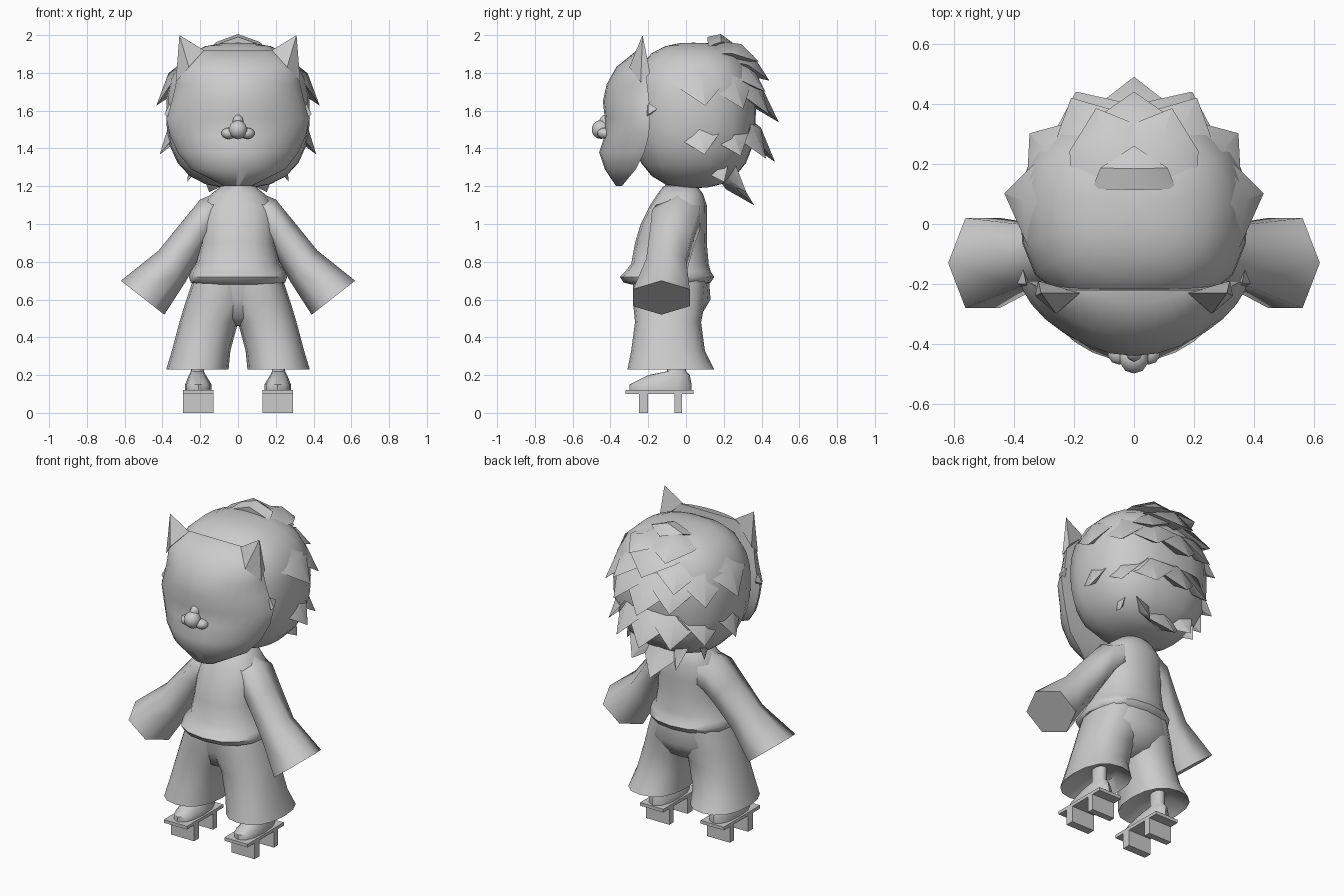
import bpy, bmesh, math
from mathutils import Vector

cube = bpy.data.objects.get("Cube")
if cube:
    bpy.data.objects.remove(cube)

grey = bpy.data.materials.new("plain grey")
grey.use_nodes = True
tone = (.6, .6, .6, 1)
grey.diffuse_color = tone
grey.node_tree.nodes["Principled BSDF"].inputs["Base Color"].default_value = tone


def finish(name, bm, mirror=False, angle=50):
    """Turn a bmesh into a shaded object, mirrored in x if wanted."""
    bmesh.ops.recalc_face_normals(bm, faces=bm.faces)
    mesh = bpy.data.meshes.new(name)
    bm.to_mesh(mesh)
    bm.free()
    mesh.materials.append(grey)
    ob = bpy.data.objects.new(name, mesh)
    bpy.context.collection.objects.link(ob)
    if mirror:
        mod = ob.modifiers.new("mirror", 'MIRROR')
        mod.use_mirror_merge = False
    bpy.ops.object.select_all(action='DESELECT')
    ob.select_set(True)
    bpy.context.view_layer.objects.active = ob
    bpy.ops.object.shade_smooth_by_angle(angle=math.radians(angle))


def skin(bm, rings):
    """Bridge closed rings of points with quads and cap both ends."""
    layers = [[bm.verts.new(point) for point in ring] for ring in rings]
    for low, high in zip(layers, layers[1:]):
        for i in range(len(low)):
            bm.faces.new((low[i - 1], low[i], high[i], high[i - 1]))
    bm.faces.new(layers[0])
    bm.faces.new(layers[-1])


def rounded(angle, power):
    """Point on a unit superellipse."""
    c, s = math.cos(angle), math.sin(angle)
    return [math.copysign(abs(k) ** (2 / power), k) for k in (c, s)]


def loft(name, rows, sides=16, power=2.3, mirror=False):
    """Horizontal rounded sections, each given as z, x range and y range."""
    rings = []
    for z, left, right, front, back in rows:
        ring = []
        for i in range(sides):
            px, py = rounded(math.tau * i / sides, power)
            ring.append(((left + right + (right - left) * px) / 2,
                         (front + back + (back - front) * py) / 2, z))
        rings.append(ring)
    bm = bmesh.new()
    skin(bm, rings)
    finish(name, bm, mirror)


def centred(rows):
    """Sections of a symmetric part: z, half width and y range."""
    return [(z, -half, half, front, back) for z, half, front, back in rows]


def box(name, front, back, bottom, top):
    """Paired block as wide as a sandal."""
    bm = bmesh.new()
    bmesh.ops.create_cube(bm, size=1)
    size = (.16, back - front, top - bottom)
    middle = (.21, (front + back) / 2, (bottom + top) / 2)
    for v in bm.verts:
        v.co = [c * s + m for c, s, m in zip(v.co, size, middle)]
    finish(name, bm, True, 30)


def lock(bm, root, tip, width, thick):
    """Pointed blade with a diamond section, facing away from the skull."""
    along = (tip - root).normalized()
    side = along.cross((root + tip) / 2 - skull_centre).normalized()
    out = side.cross(along)
    rings = []
    for step, scale in ((0, 1), (.5, .8), (1, .01)):
        middle = root.lerp(tip, step) + out * thick * .4 * math.sin(math.pi * step)
        w, h = side * width * scale, out * thick * scale
        rings.append([middle + w, middle + h, middle - w, middle - h])
    skin(bm, rings)


# Sandals, feet and ankles
sole = .1
box("sandal_sole", -.32, .04, sole, .12)
box("sandal_front_tooth", -.25, -.2, 0, sole)
box("sandal_back_tooth", -.06, -.02, 0, sole)
loft("foot", [(.12, .14, .28, -.3, .03), (.15, .14, .28, -.3, .03),
              (.2, .17, .26, -.2, .02), (.22, .18, .25, -.1, 0),
              (.4, .18, .25, -.1, 0)], sides=12, mirror=True)

# Wide trousers, hollow at the hem
loft("trouser_leg", [(.3, .1, .3, -.2, .03), (.23, .05, .38, -.31, .15),
                     (.33, .04, .35, -.29, .1), (.48, 0, .31, -.27, .08),
                     (.58, -.06, .28, -.28, .1), (.7, -.08, .24, -.28, .11)],
     sides=16, mirror=True)
loft("trouser_seat", centred([(.46, .05, -.15, -.02), (.5, .18, -.23, .07),
                              (.6, .25, -.27, .13), (.73, .24, -.28, .12)]))

# Shirt with a rolled hem, and the neck
loft("shirt", centred([(.68, .22, -.29, .1), (.69, .25, -.33, .13), (.72, .26, -.35, .15),
                       (.75, .25, -.32, .13), (.79, .22, -.29, .12), (.9, .2, -.27, .11),
                       (1, .2, -.24, .11), (1.1, .19, -.19, .11), (1.16, .14, -.15, .09),
                       (1.2, .09, -.12, .06)]))
loft("neck", centred([(z, .08, -.11, .05) for z in (1.1, 1.3)]), sides=12)

# Flared sleeves: upper edge, lower edge and y range of each six-sided section
sections = [((.08, 1.18), (.1, .95), -.14, .08), ((.2, 1.13), (.16, .9), -.18, .07),
            ((.29, 1.02), (.2, .83), -.19, .04), ((.42, .86), (.28, .69), -.21, 0),
            ((.62, .7), (.39, .52), -.28, .02)]
rings = []
for upper, lower, front, back in sections:
    ring = []
    for i in range(6):
        c, s = rounded(math.tau * i / 6, 2)
        x, z = Vector(lower).lerp(upper, (1 + c) / 2)
        ring.append((x, (front + back + (back - front) * s / math.sin(math.pi / 3)) / 2, z))
    rings.append(ring)
bm = bmesh.new()
skin(bm, rings)
finish("sleeve", bm, True, 75)

# Hair mass: a sphere squared off a little
skull_centre = Vector((0, .04, 1.6))
bm = bmesh.new()
bmesh.ops.create_uvsphere(bm, u_segments=20, v_segments=14, radius=1)
for v in bm.verts:
    power = 2.6
    p = v.co / sum(abs(c) ** power for c in v.co) ** (1 / power)
    v.co = skull_centre + Vector((p.x * .38, p.y * .33, p.z * (.36 if p.z > 0 else .41)))
finish("hair_cap", bm)

# Fans of hair locks: reach, tip height, rise to the sides, root lift, count, spacing, width
fans = [(.26, 1.95, 0, -.01, 1, 0, .14), (.41, 1.86, 0, .05, 2, 40, .16),
        (.44, 1.76, 0, .11, 1, 0, .2), (.48, 1.7, 0, .13, 2, 58, .16),
        (.49, 1.54, .09, .22, 7, 26, .19),
        (.47, 1.33, .04, .24, 7, 26, .19), (.36, 1.1, .15, .25, 5, 28, .15)]
bm = bmesh.new()
for reach, height, rise, lift, count, spacing, width in fans:
    for i in range(count):
        turn = math.radians((i - (count - 1) / 2) * spacing)
        tip = Vector((reach * .9 * math.sin(turn), reach * math.cos(turn),
                      height + rise * abs(math.sin(turn))))
        root = Vector((tip.x * .45, tip.y * .45, tip.z + lift))
        lock(bm, root, tip, width, width * .36)
finish("hair_locks", bm, angle=45)

# Face mask: half width and front depth at even steps from chin to crown
widths = [.07, .25, .32, .36, .38, .35, .33, .32, .19]
fronts = [.37, .43, .46, .43, .43, .44, .42, .37, .26]
rings = []
for i, (width, front) in enumerate(zip(widths, fronts)):
    t = i / 4 - 1
    rim = .19 + (.09 - .06 * t) * t * t
    ring = []
    for j in range(15):
        turn = math.pi * (j / 14 - .5)
        bulge = max(math.cos(turn), 0) ** 1.35
        ring.append((width * math.sin(turn), -rim - (front - rim) * bulge, 1.56 + .36 * t))
    rings.append(ring)
bm = bmesh.new()
skin(bm, rings)
finish("face_mask", bm, angle=55)

# Horns and ear points on the rim of the mask
points = {"mask_horn": [(.31, -.23, 2), (.18, -.23, 1.92), (.26, -.3, 1.83),
                        (.33, -.24, 1.75), (.32, -.19, 1.8)],
          "mask_ear_point": [(.37, -.15, 1.61), (.36, -.2, 1.64), (.39, -.2, 1.58),
                             (.34, -.22, 1.55)]}
for name, corners in points.items():
    bm = bmesh.new()
    for corner in corners:
        bm.verts.new(corner)
    bmesh.ops.convex_hull(bm, input=bm.verts)
    finish(name, bm, True, 40)

# Nose: round tip and bridge between two nostrils
bm = bmesh.new()
for middle, size in (((0, -.45, 1.5), (.05, .05, .05)), ((0, -.42, 1.54), (.03, .04, .04)),
                     ((-.05, -.43, 1.48), (.04, .04, .03)), ((.05, -.43, 1.48), (.04, .04, .03))):
    for v in bmesh.ops.create_uvsphere(bm, u_segments=10, v_segments=7, radius=1)["verts"]:
        v.co = [m + s * c for m, s, c in zip(middle, size, v.co)]
finish("nose", bm, angle=80)
